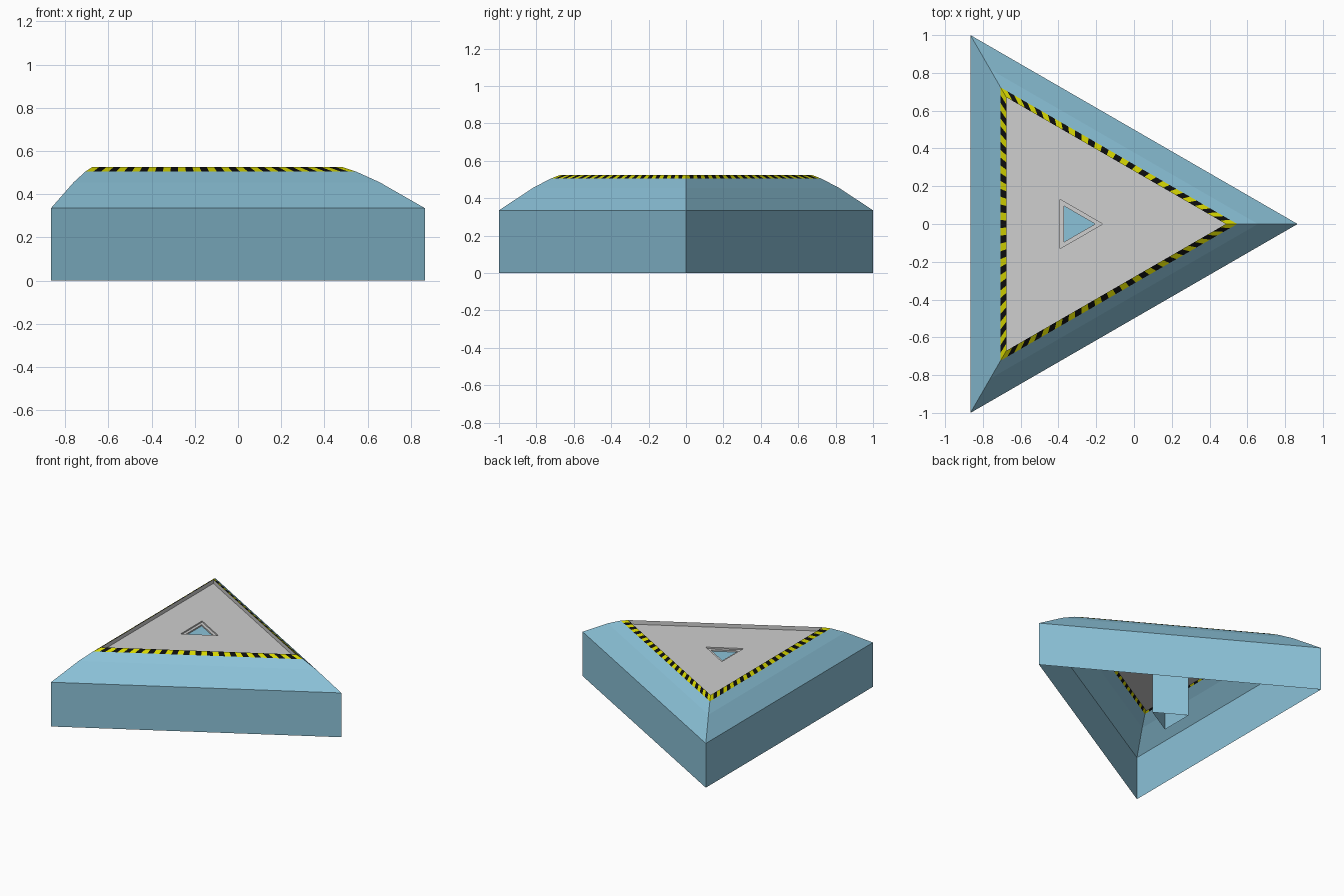
import bpy
import math
from mathutils import Vector

if "Cube" in bpy.data.objects:
    bpy.data.objects.remove(bpy.data.objects["Cube"])


def material(name, rgb):
    m = bpy.data.materials.new(name)
    m.diffuse_color = (*rgb, 1)
    m.use_nodes = True
    m.node_tree.nodes["Principled BSDF"].inputs["Base Color"].default_value = m.diffuse_color
    return m


BLUE = material("soft blue", (0.26, 0.54, 0.69))
GREY = material("light grey", (0.62, 0.62, 0.62))
YELLOW = material("yellow", (0.66, 0.66, 0.0))
BLACK = material("black", (0.004, 0.004, 0.004))

CENTRE = -0.2887   # x of the big triangle's centroid
HUB = -0.316       # x of the small centre triangle


def ring(cx, r, z):
    """Equilateral triangle pointing along +x, counter-clockwise."""
    return [Vector((cx + r * math.cos(i * math.tau / 3),
                    r * math.sin(i * math.tau / 3), z)) for i in range(3)]


def make(name, verts, faces, mats, indices=None):
    me = bpy.data.meshes.new(name)
    me.from_pydata(verts, [], faces)
    for m in mats:
        me.materials.append(m)
    if indices:
        me.polygons.foreach_set("material_index", indices)
    me.update()
    ob = bpy.data.objects.new(name, me)
    bpy.context.collection.objects.link(ob)
    return ob


def loft(name, rings, mat, cap=False):
    """Skin a stack of triangles, optionally closing the last one."""
    verts = [v for r in rings for v in r]
    faces = []
    for k in range(len(rings) - 1):
        for i in range(3):
            j = (i + 1) % 3
            faces.append((3 * k + i, 3 * k + j, 3 * k + 3 + j, 3 * k + 3 + i))
    if cap:
        n = len(verts)
        faces.append((n - 3, n - 2, n - 1))
    return make(name, verts, faces, [mat])


# Hollow outer shell: upright wall and two sloped bands
loft("outer_shell", [ring(CENTRE, r, z) for r, z in
                     ((1.1547, 0), (1.1547, 0.335), (0.945, 0.455), (0.835, 0.505))], BLUE)

# Sloped warning rim, cut into alternating stripes along each side
SEGMENTS = 35
low, high = ring(CENTRE, 0.835, 0.505), ring(CENTRE, 0.775, 0.525)
verts, faces, indices = [], [], []
for side in range(3):
    nxt = (side + 1) % 3
    start = len(verts)
    for s in range(SEGMENTS + 1):
        t = s / SEGMENTS
        verts += [low[side].lerp(low[nxt], t), high[side].lerp(high[nxt], t)]
    for s in range(SEGMENTS):
        a = start + 2 * s
        faces.append((a, a + 2, a + 3, a + 1))
        indices.append(s % 2)
make("striped_rim", verts, faces, [YELLOW, BLACK], indices)

# Recessed top panel: rim's inner wall, floor, and stepped frame round the hub
loft("top_panel", [ring(CENTRE, 0.775, 0.525), ring(CENTRE, 0.775, 0.495),
                   ring(HUB, 0.150, 0.495), ring(HUB, 0.150, 0.485),
                   ring(HUB, 0.110, 0.485), ring(HUB, 0.110, 0.475)], GREY)

# Blue plate in the middle of the panel
make("centre_plate", ring(HUB, 0.110, 0.475), [(0, 1, 2)], [BLUE])

# Open triangular post hanging under the panel down to the ground
loft("centre_post", [ring(HUB, 0.148, 0), ring(HUB, 0.148, 0.485)], BLUE)
